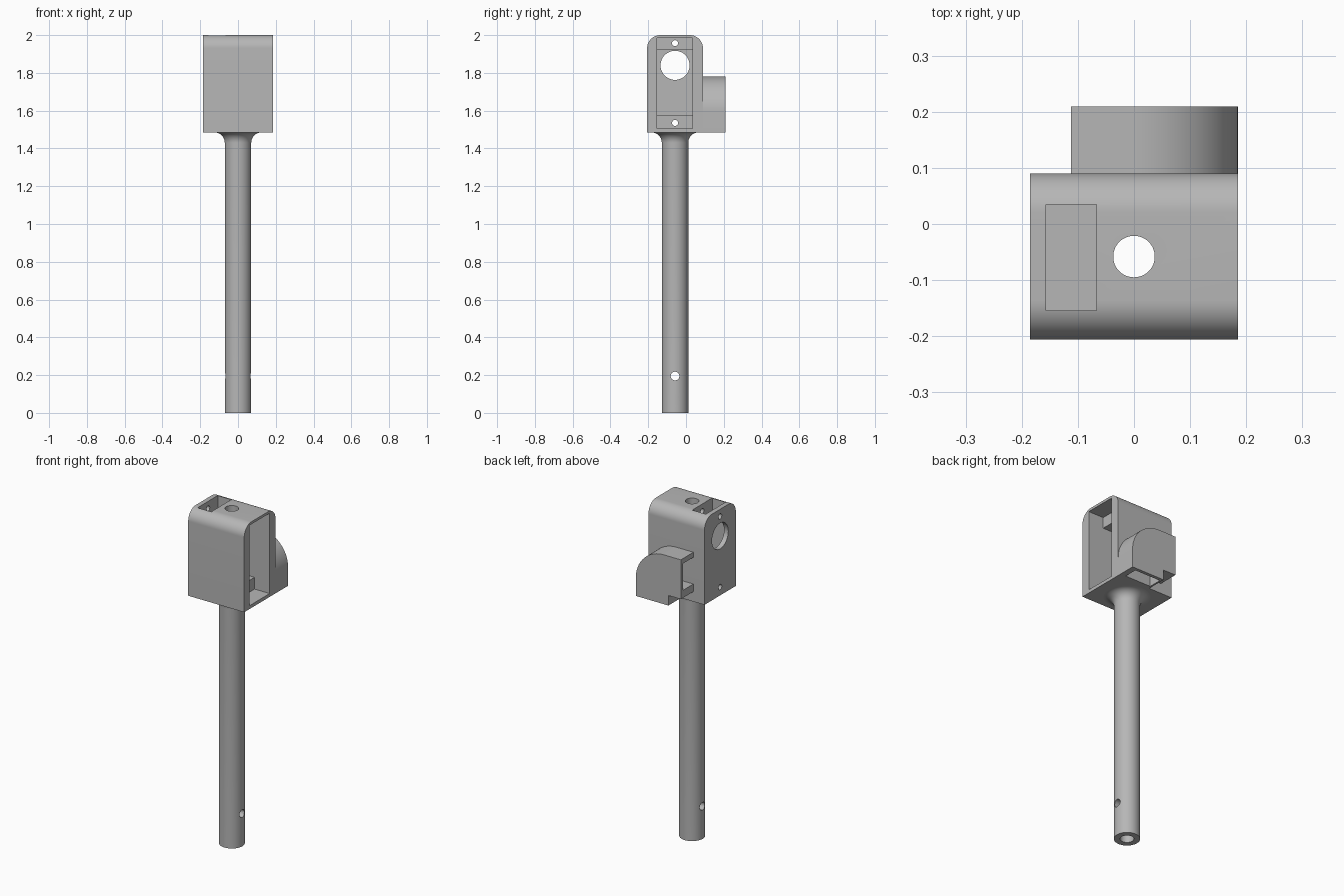
import bpy, bmesh, math
from mathutils import Matrix, Vector

cube = bpy.data.objects.get("Cube")
if cube:
    bpy.data.objects.remove(cube, do_unlink=True)

grey = bpy.data.materials.new("plain grey")
grey.use_nodes = True
colour = (0.47, 0.47, 0.47, 1)
grey.diffuse_color = colour
grey.node_tree.nodes["Principled BSDF"].inputs["Base Color"].default_value = colour

AXIS_Y = -0.058      # centre line of the stem
BASE, TOP = 1.485, 2.0


def make_object(name, bm):
    bmesh.ops.recalc_face_normals(bm, faces=bm.faces)
    mesh = bpy.data.meshes.new(name)
    bm.to_mesh(mesh)
    bm.free()
    mesh.materials.append(grey)
    obj = bpy.data.objects.new(name, mesh)
    bpy.context.collection.objects.link(obj)
    return obj


def box(name, xs, ys, zs):
    bm = bmesh.new()
    bmesh.ops.create_cube(bm, size=1)
    for v in bm.verts:
        v.co = [r[0] if c < 0 else r[1] for c, r in zip(v.co, (xs, ys, zs))]
    return make_object(name, bm)


def prism(name, points, direction):
    """Extrude a closed outline along a vector."""
    bm = bmesh.new()
    face = bm.faces.new([bm.verts.new(p) for p in points])
    new = bmesh.ops.extrude_face_region(bm, geom=[face])["geom"]
    bmesh.ops.translate(bm, vec=direction,
                        verts=[v for v in new if isinstance(v, bmesh.types.BMVert)])
    return make_object(name, bm)


def rod(name, centre, radius, length, axis):
    bm = bmesh.new()
    turn = Matrix.Rotation(math.pi / 2, 4, "Y") if axis == "X" else Matrix()
    bmesh.ops.create_cone(bm, cap_ends=True, segments=48, radius1=radius, radius2=radius,
                          depth=length, matrix=Matrix.Translation(centre) @ turn)
    return make_object(name, bm)


def arc(cx, cy, r, start, end, n=16):
    angles = [math.radians(start + (end - start) * i / n) for i in range(n + 1)]
    return [(cx + r * math.cos(a), cy + r * math.sin(a)) for a in angles]


def cut(obj, cutters):
    bpy.context.view_layer.objects.active = obj
    for c in cutters:
        mod = obj.modifiers.new("cut", "BOOLEAN")
        mod.operation, mod.solver, mod.object = "DIFFERENCE", "EXACT", c
        bpy.ops.object.modifier_apply(modifier=mod.name)
        bpy.data.objects.remove(c, do_unlink=True)


def smooth(obj):
    bpy.ops.object.select_all(action="DESELECT")
    obj.select_set(True)
    bpy.context.view_layer.objects.active = obj
    bpy.ops.object.shade_smooth_by_angle(angle=math.radians(30))


# Stem: lathed shaft with a flared collar under the head
profile = [(0, 0), (0.07, 0)] + arc(0.125, BASE - 0.055, 0.055, 180, 90, 10) + [(0, BASE)]
bm = bmesh.new()
verts = [bm.verts.new((r, 0, z)) for r, z in profile]
edges = [bm.edges.new(pair) for pair in zip(verts, verts[1:])]
bmesh.ops.spin(bm, geom=verts + edges, cent=(0, 0, 0), axis=(0, 0, 1),
               angle=math.tau, steps=64, use_duplicate=False)
bmesh.ops.remove_doubles(bm, verts=bm.verts, dist=0.0001)
bmesh.ops.translate(bm, vec=Vector((0, AXIS_Y, 0)), verts=bm.verts)
stem = make_object("stem", bm)
cut(stem, [rod("stem_bore", (0, AXIS_Y, 1), 0.037, 3, "Z"),
           rod("pin_hole", (0, AXIS_Y, 0.195), 0.023, 1, "X")])

# Head: block with rounded upper edges
outline = ([(-0.206, BASE), (0.09, BASE)]
           + arc(0.02, TOP - 0.07, 0.07, 0, 90) + arc(-0.136, TOP - 0.07, 0.07, 90, 180))
head = prism("head", [(-0.185, y, z) for y, z in outline], Vector((0.37, 0, 0)))
slot_y = (-0.154, 0.035)
cut(head, [
    box("tall_pocket", (0.085, 0.3), slot_y, (1.505, 1.985)),
    box("inner_pocket", (-0.12, 0.1), slot_y, (1.575, 1.92)),
    box("top_slot", (-0.157, -0.067), slot_y, (1.505, 2.1)),
    rod("head_bore", (0, AXIS_Y, 1.7), 0.037, 1, "Z"),
    rod("shaft_hole", (-0.2, AXIS_Y, 1.84), 0.077, 0.2, "X"),
    rod("upper_screw_hole", (0, AXIS_Y, 1.957), 0.016, 1, "X"),
    rod("lower_screw_hole", (0, AXIS_Y, 1.535), 0.016, 1, "X"),
])

# Rear housing: arched shell, open at one end and underneath
outline = [(-0.112, BASE), (0.185, BASE)] + arc(0, 1.595, 0.185, 0, 90, 24) + [(-0.112, 1.78)]
housing = prism("rear_housing", [(x, 0.09, z) for x, z in outline], Vector((0, 0.119, 0)))
cut(housing, [
    box("end_opening", (-0.2, 0.1), (0.05, 0.19), (1.59, 1.75)),
    box("bottom_opening", (-0.02, 0.15), (0.11, 0.19), (1.4, 1.65)),
    box("corner_notch", (-0.2, -0.03), (0.05, 0.3), (1.4, 1.545)),
])

for part in (stem, head, housing):
    smooth(part)
